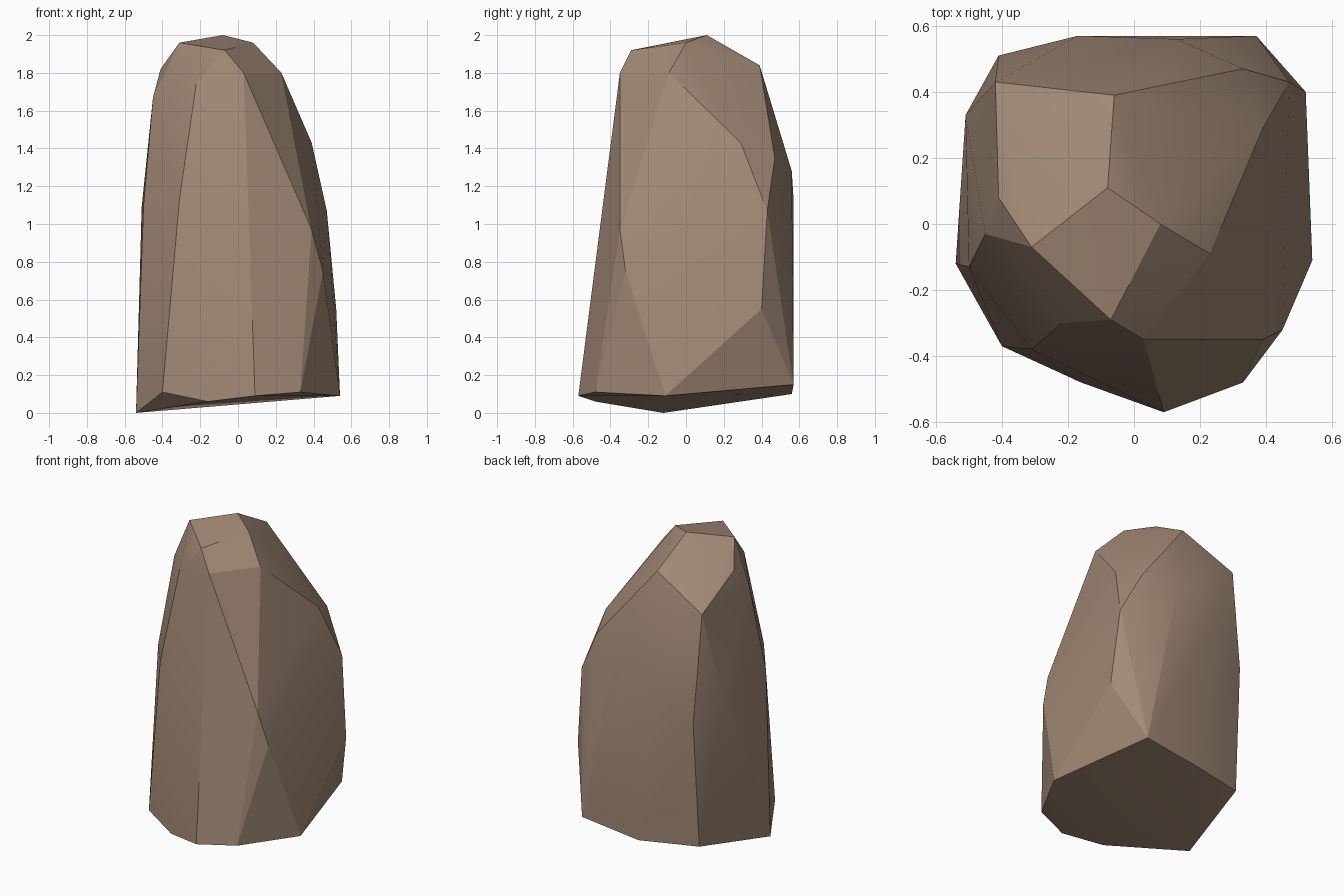
import bpy
import bmesh
import math
from mathutils import Vector

default_cube = bpy.data.objects.get("Cube")
if default_cube:
    bpy.data.objects.remove(default_cube, do_unlink=True)

# Corner points of the boulder in hundredths of a unit, grouped by height
base_corners = [
    (-54, -12, 0), (-40, -37, 11), (-16, -48, 6), (9, -57, 9), (33, -48, 11),
    (54, -11, 9), (37, 57, 15), (-4, 56, 10), (-42, 46, 12),
]
waist_corners = [
    (-50, -13, 110), (-31, -38, 113), (39, -35, 97), (45, -32, 75),
    (52, 40, 55), (47, 43, 107), (-17, 57, 112), (-41, 51, 95), (-51, 33, 109),
]
shoulder_corners = [
    (-45, -3, 167), (-22, -30, 175), (3, -35, 180), (23, -9, 180), (39, 29, 143),
    (33, 47, 135), (13, 56, 128), (-42, 43, 166), (-41, 8, 182),
]
crown_corners = [(-8, 11, 200), (-31, -7, 196), (-7, -29, 192), (8, 0, 196), (-6, 39, 184)]

ROUNDING = 0.12  # how far the points are swelled while the facets are found


def make_material(name, colour):
    material = bpy.data.materials.new(name)
    material.use_nodes = True
    material.diffuse_color = colour
    shader = material.node_tree.nodes["Principled BSDF"]
    shader.inputs["Base Color"].default_value = colour
    shader.inputs["Roughness"].default_value = 0.9
    return material


def swell(point):
    """Move a point towards an ellipsoid so that shallow hollows keep their corners."""
    middle = Vector((0, 0, 1))
    offset = point - middle
    unit = Vector((offset.x / 0.6, offset.y / 0.6, offset.z / 1.1))
    return middle + offset.lerp(offset / unit.length, ROUNDING)


def build_boulder(name, corners, material):
    bm = bmesh.new()
    resting_place = {}
    for corner in corners:
        point = Vector(corner) / 100
        vert = bm.verts.new(swell(point))
        resting_place[vert] = point

    # Wrap facets around the swelled points, then put every corner back
    hull = bmesh.ops.convex_hull(bm, input=list(bm.verts))
    for vert, point in resting_place.items():
        vert.co = point
    unused = [v for v in bm.verts if not v.link_faces]
    bmesh.ops.delete(bm, geom=unused, context="VERTS")
    bmesh.ops.recalc_face_normals(bm, faces=list(bm.faces))

    # Merge the nearly level triangles into broad facets
    bmesh.ops.dissolve_limit(bm, angle_limit=math.radians(3),
                             verts=list(bm.verts), edges=list(bm.edges))
    mesh = bpy.data.meshes.new(name)
    bm.to_mesh(mesh)
    bm.free()
    mesh.materials.append(material)
    boulder = bpy.data.objects.new(name, mesh)
    bpy.context.collection.objects.link(boulder)
    return boulder


stone = make_material("brown_stone", (0.36, 0.25, 0.18, 1))
boulder = build_boulder(
    "boulder", base_corners + waist_corners + shoulder_corners + crown_corners, stone)

# Soften only the shallow edges
bpy.ops.object.select_all(action="DESELECT")
boulder.select_set(True)
bpy.context.view_layer.objects.active = boulder
bpy.ops.object.shade_smooth_by_angle(angle=math.radians(20))
